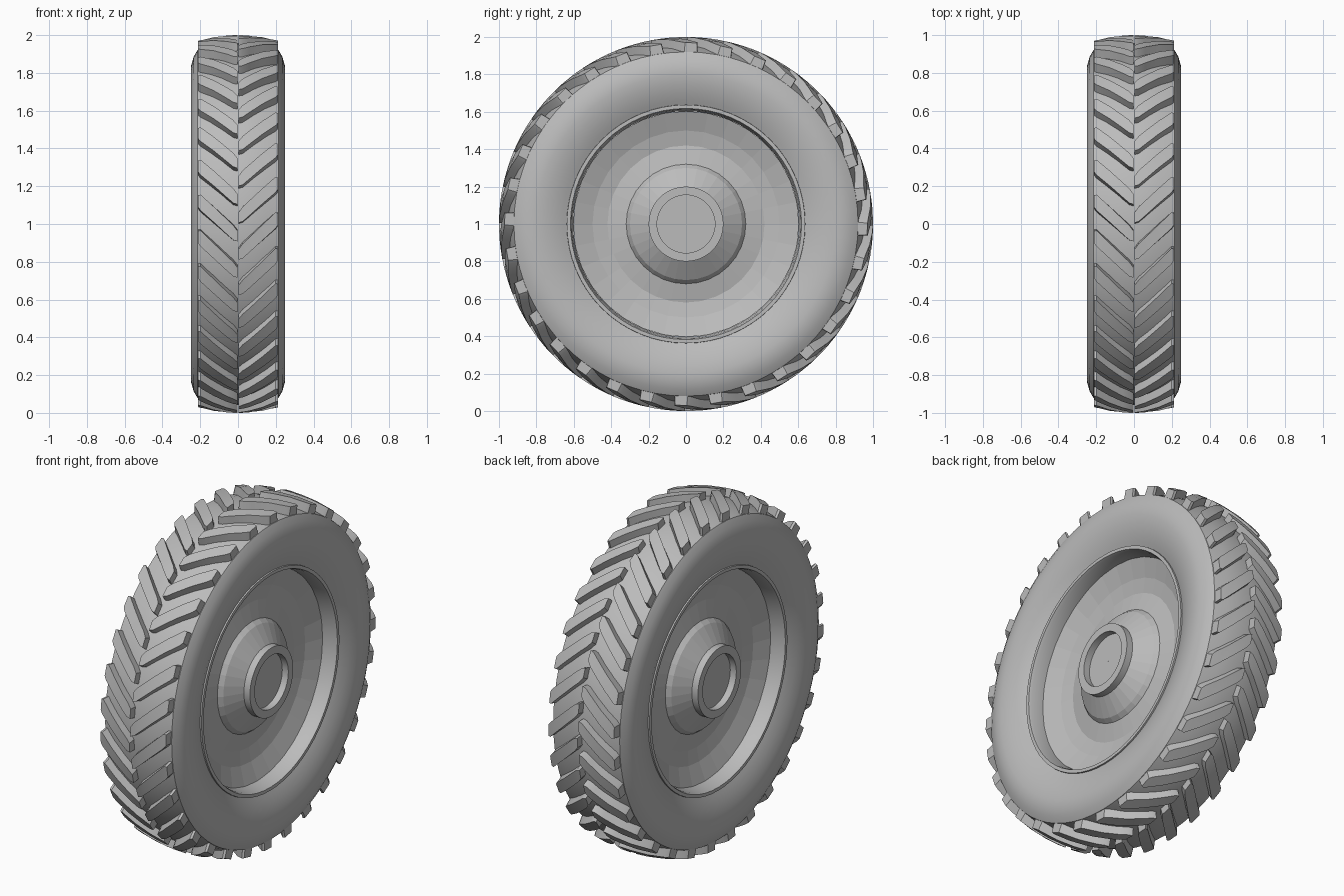
import bpy, bmesh, math

cube = bpy.data.objects.get("Cube")
if cube:
    bpy.data.objects.remove(cube, do_unlink=True)


def material(name, value):
    m = bpy.data.materials.new(name)
    m.use_nodes = True
    col = (value, value, value, 1)
    m.diffuse_color = col
    m.node_tree.nodes["Principled BSDF"].inputs["Base Color"].default_value = col
    return m


grey = material("plain grey", 0.5)


def place(x, r, t):
    # wheel axis along x; t = 0 at the front, rising towards the top
    return (x, -r * math.cos(t), 1 + r * math.sin(t))


def finish(name, bm, smooth):
    bmesh.ops.remove_doubles(bm, verts=bm.verts, dist=1e-5)
    bmesh.ops.recalc_face_normals(bm, faces=bm.faces)
    me = bpy.data.meshes.new(name)
    bm.to_mesh(me)
    bm.free()
    ob = bpy.data.objects.new(name, me)
    bpy.context.collection.objects.link(ob)
    me.materials.append(grey)
    if smooth:
        bpy.ops.object.select_all(action='DESELECT')
        ob.select_set(True)
        bpy.context.view_layer.objects.active = ob
        bpy.ops.object.shade_smooth_by_angle(angle=math.radians(smooth))
    return ob


def lathe(name, half, segments, smooth=0):
    # half profile of (x, r), reflected to the other side and spun
    profile = half + [(-x, r) for x, r in reversed(half)]
    bm = bmesh.new()
    rings = []
    for i in range(segments):
        t = math.tau * i / segments
        rings.append([bm.verts.new(place(x, r, t)) for x, r in profile])
    for i in range(segments):
        a, b = rings[i], rings[(i + 1) % segments]
        for j in range(len(profile) - 1):
            bm.faces.new((a[j], a[j + 1], b[j + 1], b[j]))
    bmesh.ops.dissolve_degenerate(bm, dist=1e-5, edges=bm.edges)
    return finish(name, bm, smooth)


# Tyre carcass: bead, bulging sidewall, shoulder and crowned tread
lathe("tyre", [(0.17, 0.62), (0.2, 0.635), (0.212, 0.66), (0.229, 0.7),
               (0.243, 0.75), (0.25, 0.8), (0.248, 0.84), (0.235, 0.885),
               (0.215, 0.92), (0.14, 0.942), (0.07, 0.953), (0.0, 0.957)],
      72, 30)

# Rim lip and barrel
lathe("rim", [(0.18, 0.64), (0.21, 0.637), (0.21, 0.618), (0.195, 0.612),
              (0.125, 0.603), (0.0, 0.603)], 64, 30)

# Dished disc
lathe("wheel_disc", [(0.125, 0.604), (0.085, 0.5), (0.07, 0.42),
                     (0.09, 0.32), (0.115, 0.3), (0.178, 0.2),
                     (0.178, 0.001)], 32)

# Hub collar with a recessed centre
lathe("hub_collar", [(0.17, 0.2), (0.217, 0.2), (0.217, 0.155),
                     (0.17, 0.155)], 48, 30)

# Tread lugs: cross-sections (x, trailing arc, leading arc), outer end to centre
SECTIONS = [(0.212, 0.0, -0.065), (0.198, 0.002, -0.085), (0.13, -0.064, -0.147),
            (0.06, -0.132, -0.212), (0.025, -0.165, -0.243), (0.003, -0.195, -0.25)]
COUNT = 32
PITCH = math.tau / COUNT


def add_lug(bm, side, t0):
    loops = []
    for x, hi, lo in SECTIONS:
        top = 1.0 - 0.03 * (x / 0.212) ** 2
        base = 0.9 if x > 0.15 else 0.93
        corners = ((base, hi + 0.008), (top, hi), (top, lo), (base, lo - 0.008))
        loops.append([bm.verts.new(place(side * x, r, t0 + s)) for r, s in corners])
    for a, b in zip(loops, loops[1:]):
        for j in range(4):
            k = (j + 1) % 4
            bm.faces.new((a[j], a[k], b[k], b[j]))
    bm.faces.new(loops[0])
    bm.faces.new(loops[-1])


for name, side, shift in (("left_lugs", 1, 0), ("right_lugs", -1, PITCH / 2)):
    bm = bmesh.new()
    for i in range(COUNT):
        add_lug(bm, side, math.radians(-7.8) + shift + i * PITCH)
    finish(name, bm, 25)
